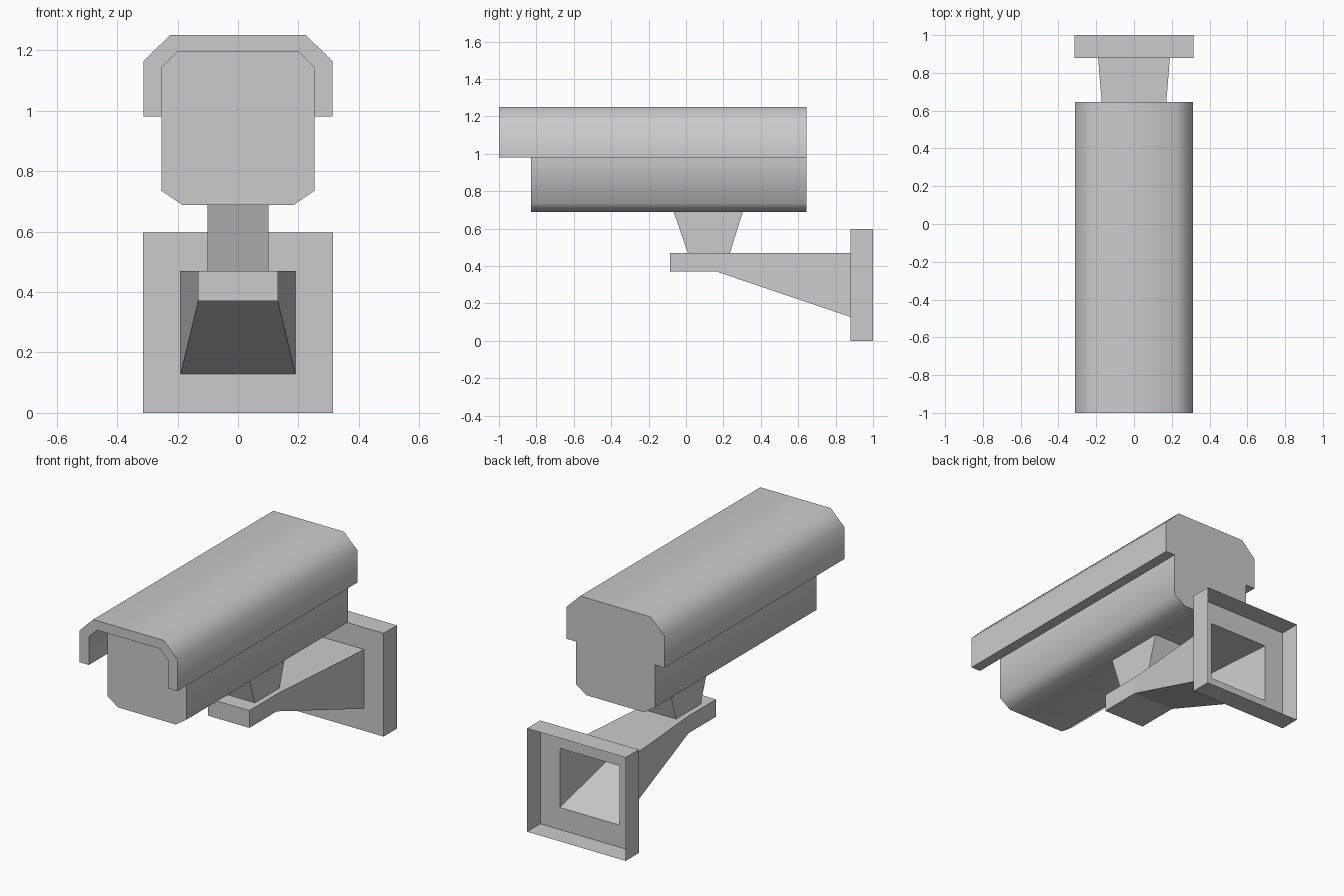
import bpy, bmesh, math

if "Cube" in bpy.data.objects:
    bpy.data.objects.remove(bpy.data.objects["Cube"])


def finish(name, bm, smooth=False):
    bmesh.ops.remove_doubles(bm, verts=bm.verts, dist=1e-5)
    bmesh.ops.recalc_face_normals(bm, faces=bm.faces)
    mesh = bpy.data.meshes.new(name)
    bm.to_mesh(mesh)
    bm.free()
    obj = bpy.data.objects.new(name, mesh)
    bpy.context.collection.objects.link(obj)
    if smooth:
        bpy.ops.object.select_all(action='DESELECT')
        obj.select_set(True)
        bpy.context.view_layer.objects.active = obj
        bpy.ops.object.shade_smooth_by_angle(angle=math.radians(60))
    return obj


def face(bm, points):
    return bm.faces.new([bm.verts.new(p) for p in points])


def loft(name, rings, cap_end=False):
    """Join successive four-cornered rings into a shell."""
    bm = bmesh.new()
    for a, b in zip(rings, rings[1:]):
        for i in range(4):
            j = (i + 1) % 4
            face(bm, (a[i], a[j], b[j], b[i]))
    if cap_end:
        face(bm, rings[-1])
    return finish(name, bm)


def upright_ring(y, w, z0, z1):
    return [(-w, y, z0), (w, y, z0), (w, y, z1), (-w, y, z1)]


def flat_ring(z, w, y0, y1):
    return [(-w, y0, z), (w, y0, z), (w, y1, z), (-w, y1, z)]


def mirrored(half):
    """Complete an x/z path given for the right half."""
    return half + [(-x, z) for x, z in reversed(half)]


# Camera housing: sunshield and body share one closed surface
FRONT, BODY_FRONT, BACK = -1.0, -0.83, 0.645
outer = mirrored([(0.313, 0.98), (0.313, 1.163), (0.225, 1.25)])
inner = mirrored([(0.253, 0.98), (0.253, 1.143), (0.2, 1.195)])
lower = mirrored([(0.253, 0.98), (0.253, 0.735), (0.184, 0.688)])

bm = bmesh.new()


def at_y(path, y):
    return [(x, y, z) for x, z in path]


def strip(path, y0, y1):
    for (xa, za), (xb, zb) in zip(path, path[1:]):
        face(bm, ((xa, y0, za), (xb, y0, zb), (xb, y1, zb), (xa, y1, za)))


# Long walls and the undersides of the shield
ledges = [[outer[i], inner[i]] for i in (0, -1)]
for y0, y1 in ((FRONT, BODY_FRONT), (BODY_FRONT, BACK)):
    for path in [outer] + ledges:
        strip(path, y0, y1)
strip(inner, FRONT, BODY_FRONT)
strip(lower, BODY_FRONT, BACK)
# End faces
face(bm, at_y(outer + inner[::-1], FRONT))
face(bm, at_y(inner + lower[-2:0:-1], BODY_FRONT))
face(bm, at_y(outer + lower[::-1], BACK))
finish("camera_housing", bm, smooth=True)

# Tapered neck between housing and arm
loft("neck", [flat_ring(0.47, 0.101, 0.01, 0.235),
              flat_ring(0.688, 0.101, -0.065, 0.303)])

# Hollow arm, open at the wall
arm_root = upright_ring(0.88, 0.19, 0.128, 0.47)
loft("bracket_arm", [arm_root,
                     upright_ring(0.165, 0.132, 0.37, 0.47),
                     upright_ring(-0.085, 0.132, 0.37, 0.47)], cap_end=True)

# Wall plate, an open-backed box with a hole into the arm
loft("wall_plate", [upright_ring(1.0, 0.315, 0.0, 0.597),
                    upright_ring(0.88, 0.315, 0.0, 0.597),
                    arm_root])
